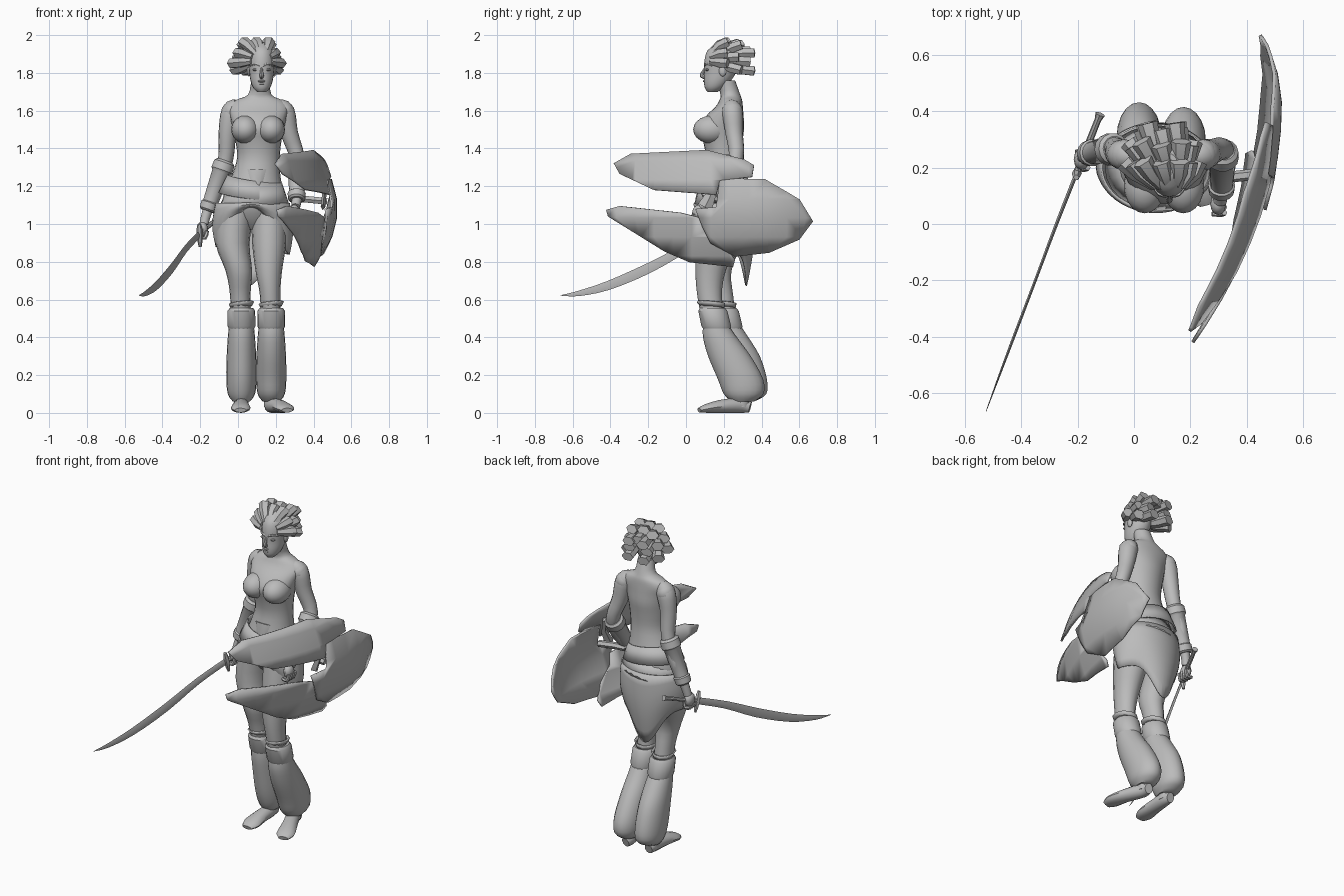
import bpy, bmesh
from math import sin, cos, pi, radians
from mathutils import Vector

old = bpy.data.objects.get("Cube")
if old:
    bpy.data.objects.remove(old, do_unlink=True)

grey = bpy.data.materials.new("plain grey")
grey.use_nodes = True
grey.diffuse_color = (0.5, 0.5, 0.5, 1)
grey.node_tree.nodes["Principled BSDF"].inputs["Base Color"].default_value = (0.5, 0.5, 0.5, 1)
made = []


def finish(name, bm, thickness=0):
    bmesh.ops.recalc_face_normals(bm, faces=bm.faces)
    mesh = bpy.data.meshes.new(name)
    bm.to_mesh(mesh)
    bm.free()
    mesh.materials.append(grey)
    obj = bpy.data.objects.new(name, mesh)
    bpy.context.scene.collection.objects.link(obj)
    if thickness:
        solid = obj.modifiers.new("thickness", "SOLIDIFY")
        solid.thickness = thickness
        solid.offset = 0
    made.append(obj)
    return obj


def refine(rows, n=3):
    """Catmull-Rom interpolation of rows of numbers."""
    out = []
    for i in range(len(rows) - 1):
        a, b, c, d = (rows[max(0, min(len(rows) - 1, i + k))] for k in (-1, 0, 1, 2))
        for s in range(n):
            t = s / n
            out.append([q + t / 2 * (r - p + t * (2 * p - 5 * q + 4 * r - s_ + t * (3 * (q - r) + s_ - p)))
                        for p, q, r, s_ in zip(a, b, c, d)])
    return out + [list(rows[-1])]


def skin(name, rings, caps=True, thickness=0):
    """Bridge closed rings of points into a surface."""
    bm = bmesh.new()
    rows = [[bm.verts.new(p) for p in ring] for ring in rings]
    n = len(rows[0])
    for low, high in zip(rows, rows[1:]):
        for i in range(n):
            j = (i + 1) % n
            bm.faces.new((low[i], low[j], high[j], high[i]))
    if caps:
        bm.faces.new(rows[0])
        bm.faces.new(rows[-1])
    return finish(name, bm, thickness)


def loft(name, rows, sides=20, steps=3, tilt=0, **kw):
    """Stack of level ellipses given as z, x, y, x radius, y radius."""
    angles = [2 * pi * i / sides for i in range(sides)]
    return skin(name, [[(x + rx * cos(a), y + ry * sin(a), z + tilt * cos(a + 0.6)) for a in angles]
                       for z, x, y, rx, ry in refine(rows, steps)], **kw)


def tube(name, rows, sides=12, steps=3, **kw):
    """Tube along a path given as x, y, z, side radius, up radius."""
    rows = refine([r if len(r) == 5 else (*r, r[3]) for r in rows], steps)
    pts = [Vector(r[:3]) for r in rows]
    span = (pts[-1] - pts[0]).normalized()
    ref = Vector((0, 0, 1)) if abs(span.z) < 0.75 else Vector((0, 1, 0))
    rings = []
    for i, row in enumerate(rows):
        t = (pts[min(i + 1, len(pts) - 1)] - pts[max(i - 1, 0)]).normalized()
        u = t.cross(ref).normalized()
        v = u.cross(t)
        rings.append([pts[i] + u * row[3] * cos(a) + v * row[4] * sin(a)
                      for a in (2 * pi * k / sides for k in range(sides))])
    return skin(name, rings, **kw)


def ball(name, centre, radii, segments=16):
    bm = bmesh.new()
    bmesh.ops.create_uvsphere(bm, u_segments=segments, v_segments=segments // 2, radius=1)
    bmesh.ops.scale(bm, vec=radii, verts=bm.verts)
    bmesh.ops.translate(bm, vec=centre, verts=bm.verts)
    return finish(name, bm)


# Torso with neck, head and face
loft("torso", [(.97, .078, .2, .04, .05), (1.03, .077, .2, .13, .1), (1.12, .08, .2, .165, .135),
               (1.25, .095, .2, .13, .11), (1.35, .108, .2, .113, .095), (1.44, .108, .195, .122, .105),
               (1.51, .108, .19, .137, .118), (1.57, .108, .205, .15, .1), (1.62, .108, .228, .16, .073),
               (1.655, .11, .237, .125, .06), (1.685, .115, .235, .062, .052), (1.76, .12, .21, .05, .05)], 24)
loft("head", [(1.698, .125, .14, .022, .025), (1.72, .125, .15, .044, .05), (1.755, .125, .165, .058, .07),
              (1.8, .125, .18, .065, .083), (1.86, .125, .187, .07, .09), (1.92, .125, .2, .062, .085),
              (1.96, .125, .21, .03, .04)])
tube("nose", [(.125, .107, 1.835, .005), (.125, .088, 1.8, .009), (.125, .085, 1.786, .012),
              (.125, .1, 1.776, .01)], 8)
for z, y in ((1.756, .101), (1.743, .105)):
    ball("lip", (.125, y, z), (.021, .011, .0075), 10)
for s in (-1, 1):
    ball("eye", (.125 + s * .03, .113, 1.817), (.019, .01, .008), 10)
    tube("brow", [(.125 + s * .008, .101, 1.836, .007), (.125 + s * .035, .106, 1.847, .007),
                  (.125 + s * .06, .138, 1.838, .005)], 6)
    ball("ear", (.125 + s * .068, .195, 1.81), (.01, .02, .03), 10)

# Chunky locks of hair fanned over the skull
for sweep, length, count, spread in ((10, .12, 7, 92), (38, .14, 7, 110), (66, .16, 7, 130)):
    s = radians(sweep)
    for i in range(count):
        t = radians(-spread + 2 * spread * i / (count - 1))
        way = Vector((sin(t) * cos(s), sin(s), cos(t) * cos(s)))
        wide = length * (1 + .08 * (-1) ** i)
        tip = Vector((.096, .2, 1.855)) + way * wide
        root = Vector((.122 + .05 * sin(t), .115 + .1 * sin(s), 1.862 + .045 * cos(t)))
        bend = (root + tip) / 2 + way * .012
        tube("hair_lock", [(*root, .017), (*bend, .029), (*tip, .037, .028)], 6, 1)

# Bodice cups and the pointed waist piece
for x in (.038, .175):
    ball("bodice_cup", (x, .135, 1.5), (.074, .097, .074), 20)
tube("bodice_point", [(.1, .101, 1.29, .05, .012), (.1, .084, 1.21, .028, .012), (.09, .072, 1.14, .004)], 6, 1)

# Wrapped belts
for z, tilt, grow in ((1.2, -.025, 0), (1.14, .02, .008)):
    loft("belt", [(z + .04, .088, .2, .14 + grow, .12 + grow), (z - .055, .08, .2, .18 + grow, .147 + grow)],
         24, 1, tilt, caps=False, thickness=.008)

# Skirt: open at the front, with a long tail at the back
rings = []
for row in range(7):
    t = row / 6
    ring = []
    for k in range(48):
        a = 2 * pi * k / 48
        front = max(0, -sin(a))
        tail = max(0, sin(a - .15)) ** 5
        hem = .86 + .23 * front ** 2 - .19 * tail - .02 * cos(a)
        z = 1.11 + (hem - 1.11) * t
        rx = .192 + .018 * sin(pi * t) - .03 * t * abs(sin(a))
        ry = .15 + .02 * sin(pi * t) - .03 * t
        ring.append((.078 + rx * cos(a), .2 + ry * sin(a), z))
    rings.append(ring)
skin("skirt", rings, False, .008)

# Legs, knee cuffs, baggy trousers and feet; the left leg stands slightly ahead
for side, x, y in (("left", .176, 0), ("right", .018, .06)):
    out = 1 if side == "left" else -1
    hip = .165 if out > 0 else -.005
    loft(side + "_leg", [(1.08, hip, .2, .095, .12), (.9, hip - .012 + .012 * out, .165 + y / 3, .09, .108),
                         (.75, x - .013, .13 + y / 2, .07, .08), (.62, x - .006, .125 + y, .054, .065),
                         (.45, x, .15 + y, .055, .06)], 16)
    loft(side + "_knee_rim", [(.585, x, .132 + y, .064, .075), (.56, x, .14 + y, .052, .062)], 10, 1,
         .008, caps=False, thickness=.008)
    loft(side + "_knee_cuff", [(.555, x, .14 + y, .062, .068), (.54, x, .142 + y, .073, .078),
                               (.46, x, .16 + y, .074, .08), (.44, x, .165 + y, .064, .072)], 18, 1)
    loft(side + "_trouser", [(.46, x, .16 + y, .066, .07), (.4, x, .18 + y, .072, .09),
                             (.3, x, .23 + y * .8, .078, .113), (.18, x, .288 + y / 3, .08, .12),
                             (.1, x, .305 + y / 4, .072, .105), (.06, x, .3, .045, .06)])
    turn = .085 if out > 0 else -.005
    loft(side + "_ankle", [(.12, x, .3, .04, .045), (.03, x, .29, .038, .045)], 12, 1)
    tube(side + "_foot", [(x, .34, .03, .025, .03), (x, .29, .04, .038, .04),
                          (x + turn * .5, .19, .035, .045, .035), (x + turn * .85, .11, .024, .052, .024),
                          (x + turn, .07, .014, .03, .012)], 12)

# Arms, bracers and fists
arms = {"right": [(.0, .237, 1.625, .038), (-.034, .245, 1.595, .054), (-.056, .25, 1.48, .047),
                  (-.066, .268, 1.34, .04), (-.115, .27, 1.2, .036), (-.165, .25, 1.06, .026), (-.18, .24, 1.0, .024)],
        "left": [(.21, .237, 1.625, .038), (.246, .245, 1.595, .054), (.272, .255, 1.48, .046),
                 (.315, .265, 1.35, .039), (.325, .2, 1.22, .035), (.31, .11, 1.12, .026), (.305, .08, 1.09, .024)]}
for side, path in arms.items():
    tube(side + "_arm", path, 16)
    ball(side + "_shoulder", path[1][:3], (.052, .056, .055))
    elbow, wrist = Vector(path[3][:3]), Vector(path[5][:3])
    profile = ((.02, .044), (.06, .056), (.2, .058), (.24, .049), (.8, .041), (.82, .048), (.94, .046), (.97, .036))
    tube(side + "_bracer", [(*elbow.lerp(wrist, t), r) for t, r in profile], 14, 1)
    hand = Vector(path[-1][:3]) + Vector((-.006, -.01, -.03))
    ball(side + "_palm", hand, (.028, .038, .042), 12)
    for k in range(4):
        base = hand + Vector((0, .03 - k * .02, -.012))
        tube(side + "_finger", [(*(base + Vector((.022, 0, .005))), .01), (*(base + Vector((.012, -.004, -.032))), .011),
                                (*(base + Vector((-.022, -.004, -.028))), .009)], 6, 2)

# Curved sword held low in the right hand
tube("sword_grip", [(-.12, .39, 1.02, .018), (-.128, .37, 1.013, .012), (-.2, .19, .95, .013)], 8, 1)
tube("sword_guard", [(-.205, .165, 1.0, .01), (-.203, .18, .945, .018), (-.2, .195, .88, .008)], 6, 2)
tube("sword_blade", [(-.2, .19, .95, .007, .02), (-.275, 0, .87, .006, .022), (-.35, -.2, .765, .005, .027),
                     (-.43, -.41, .675, .005, .024), (-.49, -.57, .632, .003, .014), (-.525, -.665, .622, .001, .001)], 4)


# Broken shield: three curved plates on the left forearm
def shield_plate(name, outline, lift, cup):
    bm = bmesh.new()
    bm.faces.new([bm.verts.new((0, y, z)) for y, z in outline])
    for axis, first, last in (((0, 1, 0), -4, 7), ((0, 0, 1), 7, 14)):
        for k in range(first, last):
            bmesh.ops.bisect_plane(bm, geom=bm.verts[:] + bm.edges[:] + bm.faces[:],
                                   plane_co=Vector(axis) * (k / 10 + .033), plane_no=axis)
    for v in bm.verts:
        bow = .42 if v.co.y < .42 else 1.1
        v.co.x = .51 + lift - bow * (v.co.y - .42) ** 2 - cup * (v.co.z - 1.08) ** 2
    finish(name, bm, .012)


shield_plate("shield_upper_plate", [(-.38, 1.32), (-.29, 1.37), (.11, 1.39), (.31, 1.34), (.36, 1.31), (.35, 1.25),
                                    (.18, 1.23), (.16, 1.155), (-.17, 1.18), (-.35, 1.265)], .005, .85)
shield_plate("shield_lower_plate", [(-.42, 1.075), (-.35, 1.095), (-.03, 1.06), (.09, 1.03), (.1, .96), (.2, .89),
                                    (.26, .81), (.25, .775), (.02, .8), (-.11, .855), (-.41, 1.04)], -.005, 1)
shield_plate("shield_rear_plate", [(.18, 1.24), (.42, 1.235), (.6, 1.13), (.67, 1.015), (.6, .92), (.44, .85),
                                   (.26, .83), (.13, .9), (.09, .98), (.05, 1.08), (.16, 1.09)], .012, 1.3)
tube("shield_bracket", [(.43, .18, 1.28, .012, .02), (.46, .15, 1.19, .012, .02), (.45, .1, 1.09, .012, .04)], 4, 1)
tube("shield_strap", [(.3, .16, 1.13, .02), (.37, .17, 1.13, .02), (.47, .18, 1.12, .02)], 6, 1)

# Smooth shading with sharp creases
bpy.ops.object.select_all(action="DESELECT")
for obj in made:
    obj.select_set(True)
bpy.context.view_layer.objects.active = made[0]
bpy.ops.object.shade_smooth_by_angle(angle=radians(38))
